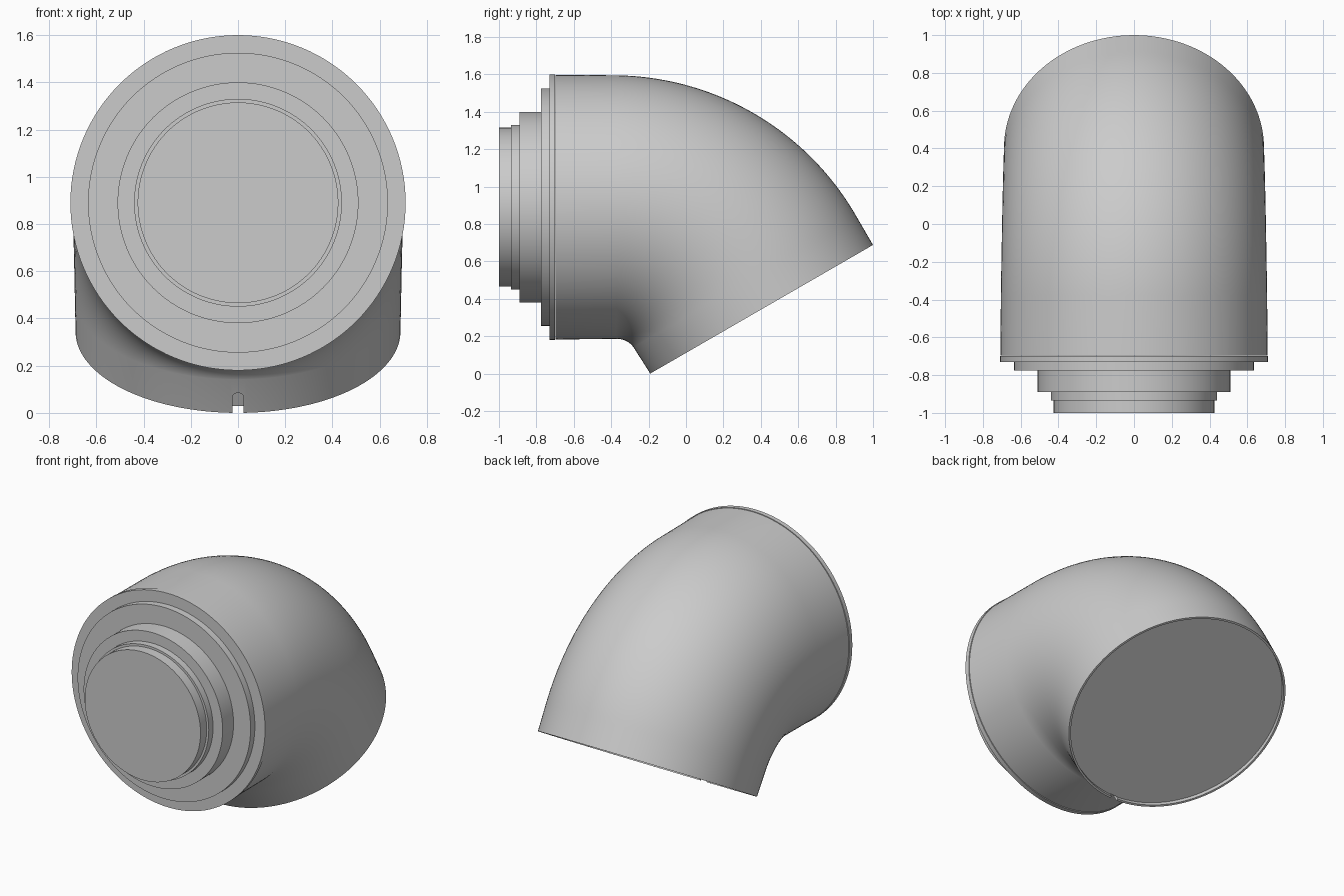
import bpy, bmesh
from math import sin, cos, pi, radians
from mathutils import Vector

old = bpy.data.objects.get("Cube")
if old:
    bpy.data.objects.remove(old, do_unlink=True)

SIDES = 128
AXIS_Z = 0.89
BEND = radians(60)

grey = bpy.data.materials.new("light_grey")
grey.use_nodes = True
grey.diffuse_color = (0.6, 0.6, 0.6, 1)
grey.node_tree.nodes["Principled BSDF"].inputs["Base Color"].default_value = (0.6, 0.6, 0.6, 1)


def finish(name, bm):
    bmesh.ops.recalc_face_normals(bm, faces=bm.faces)
    mesh = bpy.data.meshes.new(name)
    bm.to_mesh(mesh)
    bm.free()
    mesh.materials.append(grey)
    obj = bpy.data.objects.new(name, mesh)
    bpy.context.collection.objects.link(obj)
    return obj


def smooth(obj):
    bpy.ops.object.select_all(action='DESELECT')
    obj.select_set(True)
    bpy.context.view_layer.objects.active = obj
    bpy.ops.object.shade_smooth_by_angle(angle=radians(30))


def tube(name, stations):
    """Skin rings given as (y, z, tilt, radius) and cap both ends."""
    bm = bmesh.new()
    rings = []
    for y, z, tilt, r in stations:
        side = Vector((0, sin(tilt), cos(tilt)))
        ring = []
        for i in range(SIDES):
            t = 2 * pi * i / SIDES
            ring.append(bm.verts.new(Vector((r * cos(t), y, z)) + side * r * sin(t)))
        rings.append(ring)
    for a, b in zip(rings, rings[1:]):
        for i in range(SIDES):
            j = (i + 1) % SIDES
            bm.faces.new((a[i], a[j], b[j], b[i]))
    bm.faces.new(rings[0])
    bm.faces.new(rings[-1])
    return finish(name, bm)


# Elbow: straight inlet, bend, straight outlet with a shallow recess
START_Y, BEND_R, STEPS = -0.38, 0.805, 40
END = Vector((0, 0.404, 0.344))
END_R = 0.688
path = [(-0.697, AXIS_Z, 0, 0.707)]
for k in range(STEPS + 1):
    a = BEND * k / STEPS
    path.append((START_Y + BEND_R * sin(a), AXIS_Z - BEND_R * (1 - cos(a)),
                 a, 0.705 - 0.014 * k / STEPS))
path.append((END.y, END.z, BEND, END_R))
path.append((END.y, END.z, BEND, END_R - 0.013))
inward = Vector((0, -cos(BEND), sin(BEND)))
floor = END + inward * 0.025
path.append((floor.y, floor.z, BEND, END_R - 0.013))
elbow = tube("elbow_pipe", path)

# Rounded slot at the lowest point of the outlet rim
outward = Vector((0, -sin(BEND), -cos(BEND)))
base = END + outward * END_R
half = 0.024
outline = [(-half, -0.05), (half, -0.05)]
outline += [(half * cos(pi * i / 12), 0.076 + half * sin(pi * i / 12)) for i in range(13)]
bm = bmesh.new()
face = bm.faces.new([bm.verts.new(Vector((x, 0, 0)) + base + inward * u - outward * 0.015)
                     for x, u in outline])
ext = bmesh.ops.extrude_face_region(bm, geom=[face])
bmesh.ops.translate(bm, vec=outward * 0.05,
                    verts=[v for v in ext["geom"] if isinstance(v, bmesh.types.BMVert)])
cutter = finish("slot_cutter", bm)
cutter.hide_render = True
cut = elbow.modifiers.new("slot", 'BOOLEAN')
cut.operation = 'DIFFERENCE'
cut.solver = 'EXACT'
cut.object = cutter
bpy.context.view_layer.objects.active = elbow
bpy.ops.object.modifier_apply(modifier=cut.name)
bpy.data.objects.remove(cutter, do_unlink=True)
smooth(elbow)

# Stepped collars at the inlet: name, front y, back y, radius
collars = [
    ("inlet_flange", -0.73, -0.70, 0.71),
    ("wide_collar", -0.775, -0.73, 0.635),
    ("middle_collar", -0.89, -0.775, 0.51),
    ("narrow_collar", -0.935, -0.89, 0.44),
    ("end_plug", -1.0, -0.935, 0.425),
]
for name, front, back, r in collars:
    smooth(tube(name, [(front, AXIS_Z, 0, r), (back, AXIS_Z, 0, r)]))
